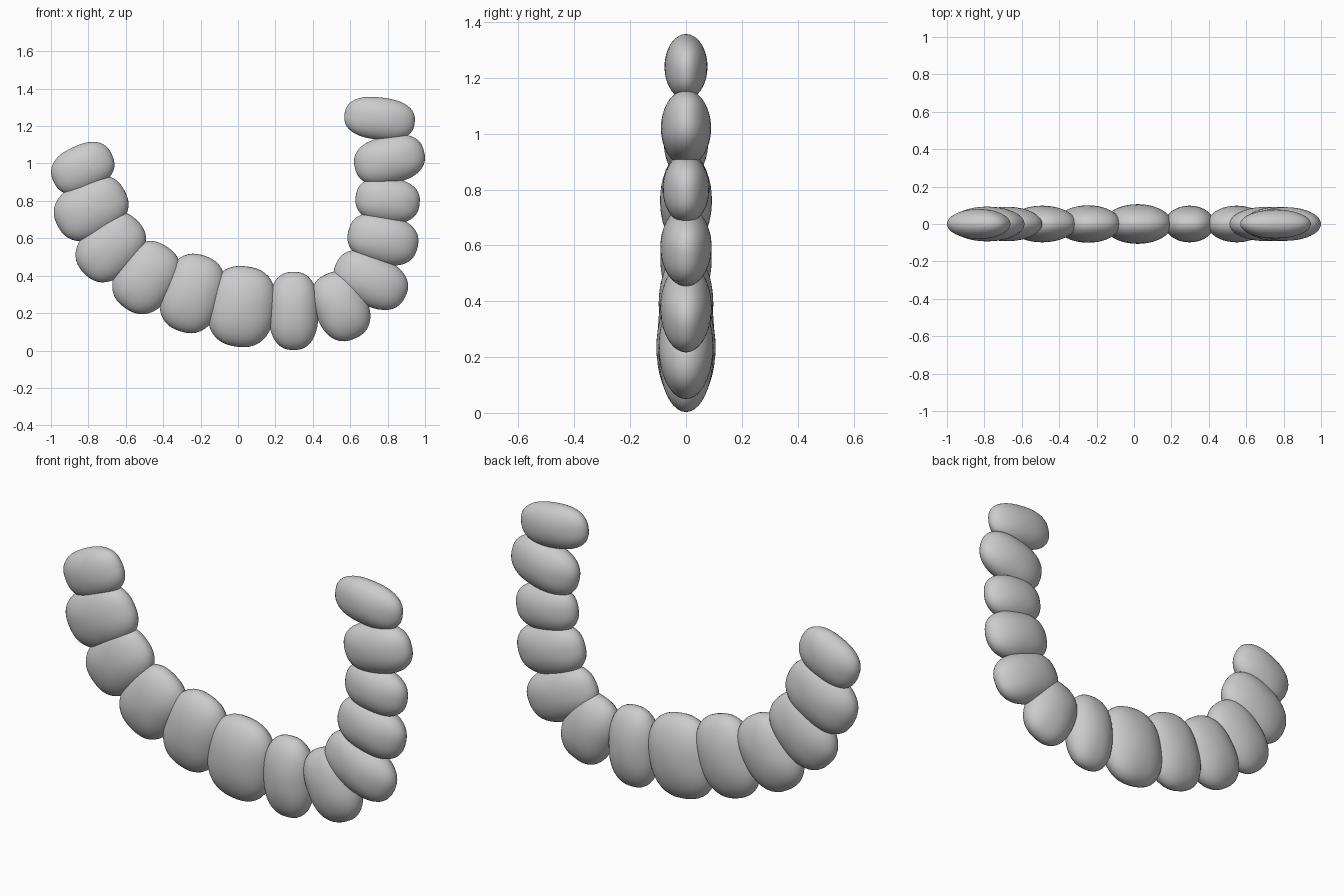
import bpy, bmesh
from math import radians
from mathutils import Matrix

# x, z, half length, half width, half depth, tilt in degrees
BEADS = [
    (-0.83, 0.975, 0.172, 0.123, 0.080, 25),
    (-0.785, 0.76, 0.202, 0.153, 0.093, 28),
    (-0.68, 0.553, 0.200, 0.152, 0.092, 45),
    (-0.49, 0.39, 0.198, 0.158, 0.098, 56),
    (-0.245, 0.305, 0.212, 0.162, 0.100, 72),
    (0.02, 0.235, 0.216, 0.180, 0.106, 82),
    (0.297, 0.212, 0.209, 0.133, 0.098, 90),
    (0.55, 0.237, 0.188, 0.142, 0.098, 113),
    (0.71, 0.377, 0.205, 0.135, 0.092, 154),
    (0.775, 0.595, 0.190, 0.132, 0.092, 166),
    (0.80, 0.803, 0.172, 0.120, 0.084, 173),
    (0.81, 1.02, 0.190, 0.127, 0.090, 13),
    (0.757, 1.24, 0.189, 0.113, 0.077, 173),
]
P = 2.45  # roundness of the pebble outline


def pebble(name, x, z, length, width, depth, tilt):
    bm = bmesh.new()
    bmesh.ops.create_uvsphere(bm, u_segments=40, v_segments=24, radius=1)
    for v in bm.verts:
        c = v.co
        r = (abs(c.x) ** P + abs(c.z) ** P) ** (1 / P)
        n = (r * r + c.y * c.y) ** 0.5
        v.co = (c.x / n * length, c.y / n * depth, c.z / n * width)
    bm.transform(Matrix.Rotation(radians(-tilt), 4, 'Y'))
    for f in bm.faces:
        f.smooth = True
    mesh = bpy.data.meshes.new(name)
    bm.to_mesh(mesh)
    bm.free()
    obj = bpy.data.objects.new(name, mesh)
    obj.location = (x, 0, z)
    bpy.context.collection.objects.link(obj)


# Curved string of flattened pebbles
for i, bead in enumerate(BEADS, 1):
    pebble(f"pebble_{i:02d}", *bead)
